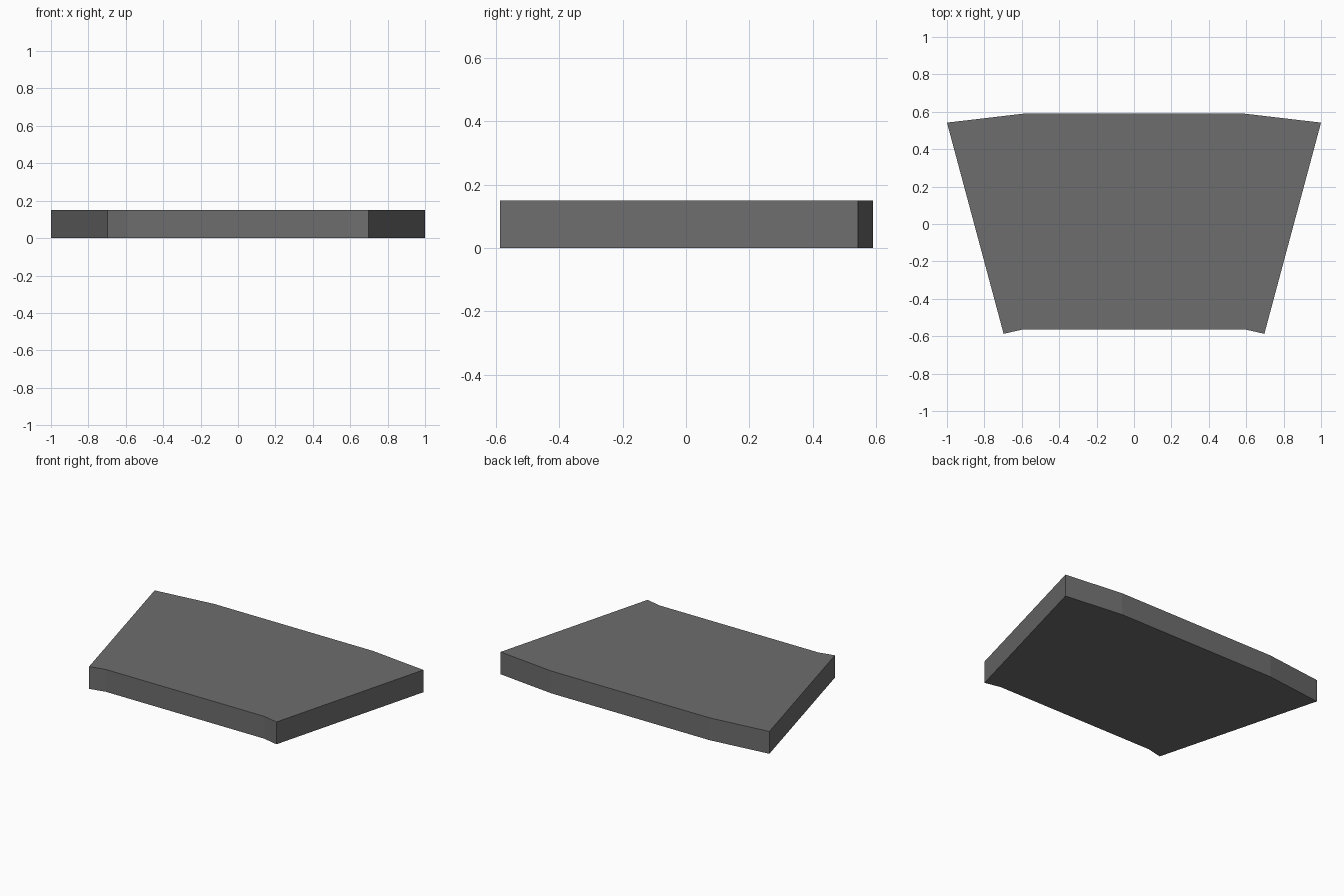
import bpy
import bmesh

if "Cube" in bpy.data.objects:
    bpy.data.objects.remove(bpy.data.objects["Cube"])

HEIGHT = 0.15

# Right half of the outline, front to back; the left half is mirrored
half = [(0.59, -0.563), (0.697, -0.587), (1.0, 0.542), (0.59, 0.59)]
outline = half + [(-x, y) for x, y in reversed(half)]

# Slab: flat outline extruded upwards
bm = bmesh.new()
base = bm.faces.new([bm.verts.new((x, y, 0)) for x, y in outline])
top = bmesh.ops.extrude_face_region(bm, geom=[base], use_keep_orig=True)
verts = [g for g in top["geom"] if isinstance(g, bmesh.types.BMVert)]
bmesh.ops.translate(bm, verts=verts, vec=(0, 0, HEIGHT))
bmesh.ops.recalc_face_normals(bm, faces=bm.faces)

mesh = bpy.data.meshes.new("tapered_slab")
bm.to_mesh(mesh)
bm.free()
slab = bpy.data.objects.new("tapered_slab", mesh)
bpy.context.collection.objects.link(slab)

# Single grey colour
grey = bpy.data.materials.new("dark_grey")
grey.diffuse_color = (0.155, 0.155, 0.155, 1)
grey.use_nodes = True
grey.node_tree.nodes["Principled BSDF"].inputs["Base Color"].default_value = grey.diffuse_color
mesh.materials.append(grey)
